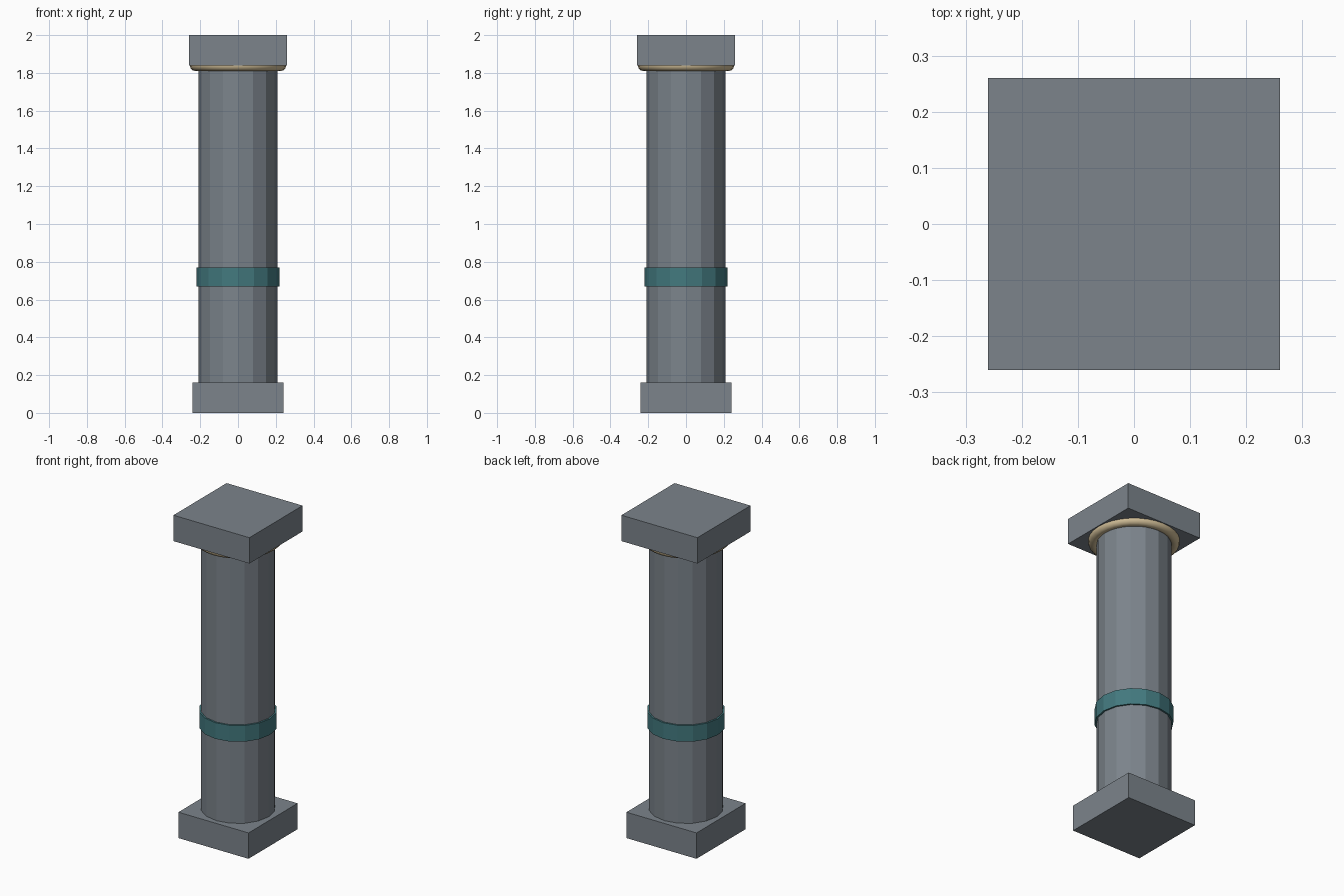
import bpy

if "Cube" in bpy.data.objects:
    bpy.data.objects.remove(bpy.data.objects["Cube"])


def material(name, rgb):
    m = bpy.data.materials.new(name)
    m.diffuse_color = (*rgb, 1.0)
    m.use_nodes = True
    m.node_tree.nodes["Principled BSDF"].inputs["Base Color"].default_value = m.diffuse_color
    return m


stone = material("slate_stone", (0.20, 0.23, 0.26))
teal = material("teal_band", (0.055, 0.19, 0.21))
sand = material("sand_trim", (0.62, 0.50, 0.30))


def finish(name, mat):
    ob = bpy.context.object
    ob.name = name
    ob.data.materials.append(mat)
    return ob


def block(name, half, z0, z1, mat):
    bpy.ops.mesh.primitive_cube_add(size=1, location=(0, 0, (z0 + z1) / 2))
    bpy.context.object.scale = (half * 2, half * 2, z1 - z0)
    bpy.ops.object.transform_apply(location=False, rotation=False, scale=True)
    return finish(name, mat)


def drum(name, radius, z0, z1, mat):
    bpy.ops.mesh.primitive_cylinder_add(vertices=16, radius=radius, depth=z1 - z0,
                                        location=(0, 0, (z0 + z1) / 2))
    return finish(name, mat)


# Square plinth and capital slab
block("base_plinth", 0.24, 0.0, 0.16, stone)
block("capital_slab", 0.26, 1.84, 2.0, stone)

# Sixteen-sided shaft with a coloured band
drum("shaft", 0.21, 0.16, 1.84, stone)
drum("shaft_band", 0.22, 0.67, 0.77, teal)

# Rounded moulding half sunk into the capital
bpy.ops.mesh.primitive_torus_add(major_radius=0.225, minor_radius=0.03,
                                 major_segments=32, minor_segments=12,
                                 location=(0, 0, 1.84))
finish("neck_moulding", sand)
bpy.ops.object.shade_smooth()
